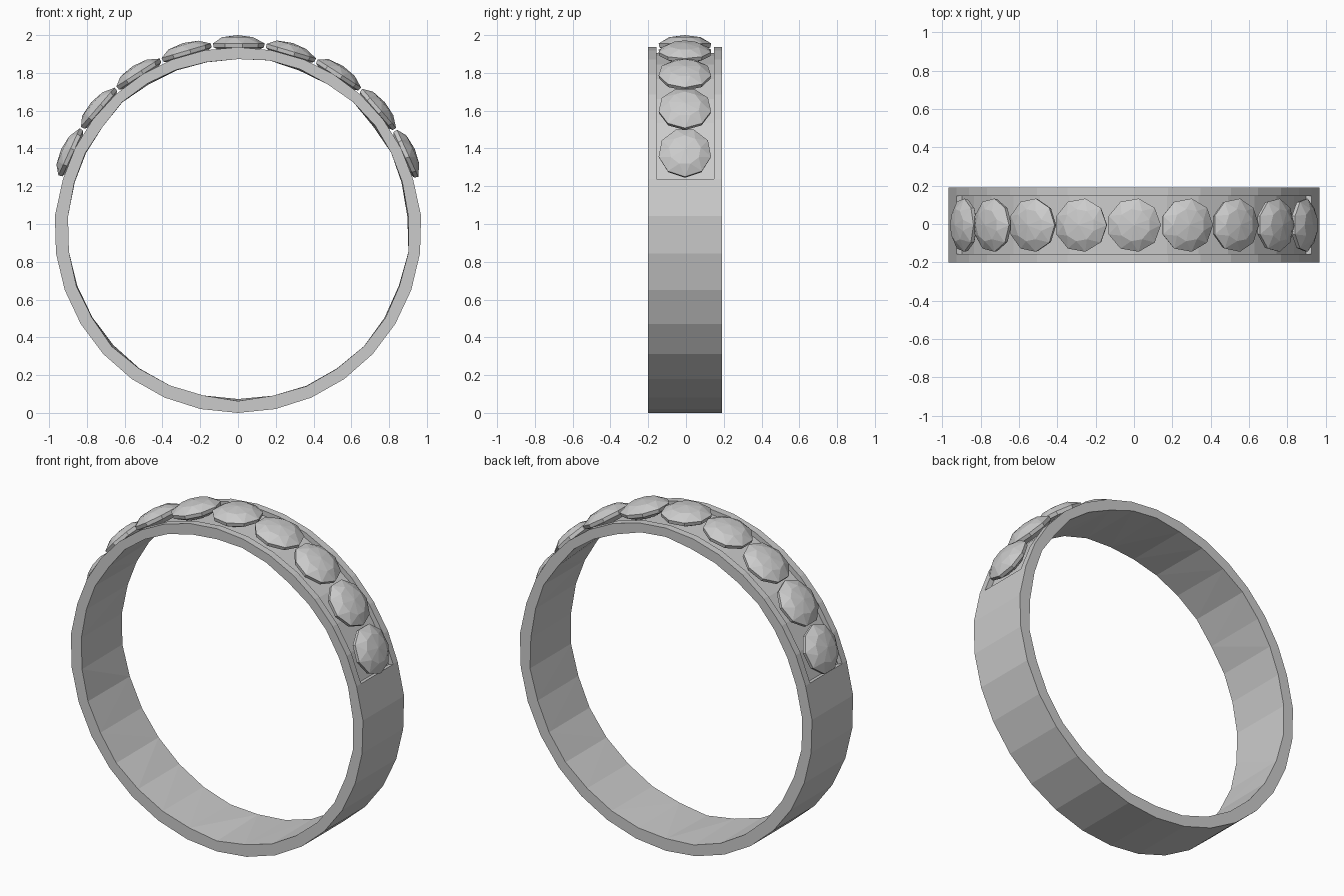
import bpy, bmesh, random
from math import sin, cos, pi, radians
from mathutils import Matrix, Vector

if "Cube" in bpy.data.objects:
    bpy.data.objects.remove(bpy.data.objects["Cube"])

random.seed(4)
CZ = 0.972                 # ring centre height
R_OUT, R_IN = 0.972, 0.905
Y0, Y1 = -0.20, 0.19       # band sides
C0, C1 = -0.157, 0.147     # stone channel sides
CHANNEL = radians(74)      # channel half angle, measured from the top
N_TOP, N_LOW = 14, 18


def finish(bm, name):
    bmesh.ops.recalc_face_normals(bm, faces=bm.faces)
    me = bpy.data.meshes.new(name)
    bm.to_mesh(me)
    bm.free()
    ob = bpy.data.objects.new(name, me)
    bpy.context.collection.objects.link(ob)
    return ob


def polar(a, r, y):
    return Vector((r * sin(a), y, CZ + r * cos(a)))


# Band: swept section, with the upper outer strip sunk into a channel
def make_band():
    bm = bmesh.new()
    angles = [-CHANNEL + 2 * CHANNEL * i / N_TOP for i in range(N_TOP)]
    angles += [CHANNEL + (2 * pi - 2 * CHANNEL) * i / N_LOW for i in range(N_LOW)]
    sections = []
    for i, a in enumerate(angles):
        wob = lambda: random.uniform(-0.007, 0.007)
        low = i > N_TOP
        outer = R_OUT - (0.008 if not low else 0)
        pts = [(R_IN + wob(), Y0), (R_IN + wob(), Y1), (outer, Y1),
               (outer, C1), (outer, C0), (outer, Y0)]
        sections.append([bm.verts.new(polar(a, r, y)) for r, y in pts])
    floor = []
    n = len(sections)
    for i in range(n):
        s, t = sections[i], sections[(i + 1) % n]
        for k in range(6):
            m = (k + 1) % 6
            f = bm.faces.new((s[k], s[m], t[m], t[k]))
            if k == 3 and i < N_TOP:
                floor.append(f)
    ext = bmesh.ops.extrude_face_region(bm, geom=floor)["geom"]
    for v in [g for g in ext if isinstance(g, bmesh.types.BMVert)]:
        d = Vector((v.co.x, 0, v.co.z - CZ)).normalized()
        v.co -= d * 0.03
    bmesh.ops.delete(bm, geom=[f for f in floor if f.is_valid], context='FACES_ONLY')
    bmesh.ops.triangulate(bm, faces=[f for f in bm.faces if len(f.verts) > 3])
    return finish(bm, "band")


# Stone: nine-sided faceted gem with domed crown and short pavilion
def make_stone(name, angle):
    bm = bmesh.new()
    sides = 9
    layers = [(0.085, 0.938, 0), (0.137, 0.963, 0), (0.141, 0.984, 0), (0.085, 1.017, 0.5)]
    rings = []
    for r, h, off in layers:
        rings.append([bm.verts.new((r * cos(2 * pi * (k + off) / sides),
                                    r * sin(2 * pi * (k + off) / sides), h))
                      for k in range(sides)])
    for j in range(2):
        a, b = rings[j], rings[j + 1]
        for k in range(sides):
            m = (k + 1) % sides
            bm.faces.new((a[k], a[m], b[m], b[k]))
    g, c = rings[2], rings[3]
    apex = bm.verts.new((0, 0, 1.028))
    for k in range(sides):
        m = (k + 1) % sides
        bm.faces.new((g[k], g[m], c[k]))
        bm.faces.new((g[m], c[m], c[k]))
        bm.faces.new((c[k], c[m], apex))
    bm.faces.new(rings[0])
    bm.transform(Matrix.Translation((0, -0.006, CZ)) @ Matrix.Rotation(angle, 4, 'Y'))
    return finish(bm, name)


make_band()
for i in range(-4, 5):
    make_stone(f"stone_{i + 5}", radians(16.4 * i))
